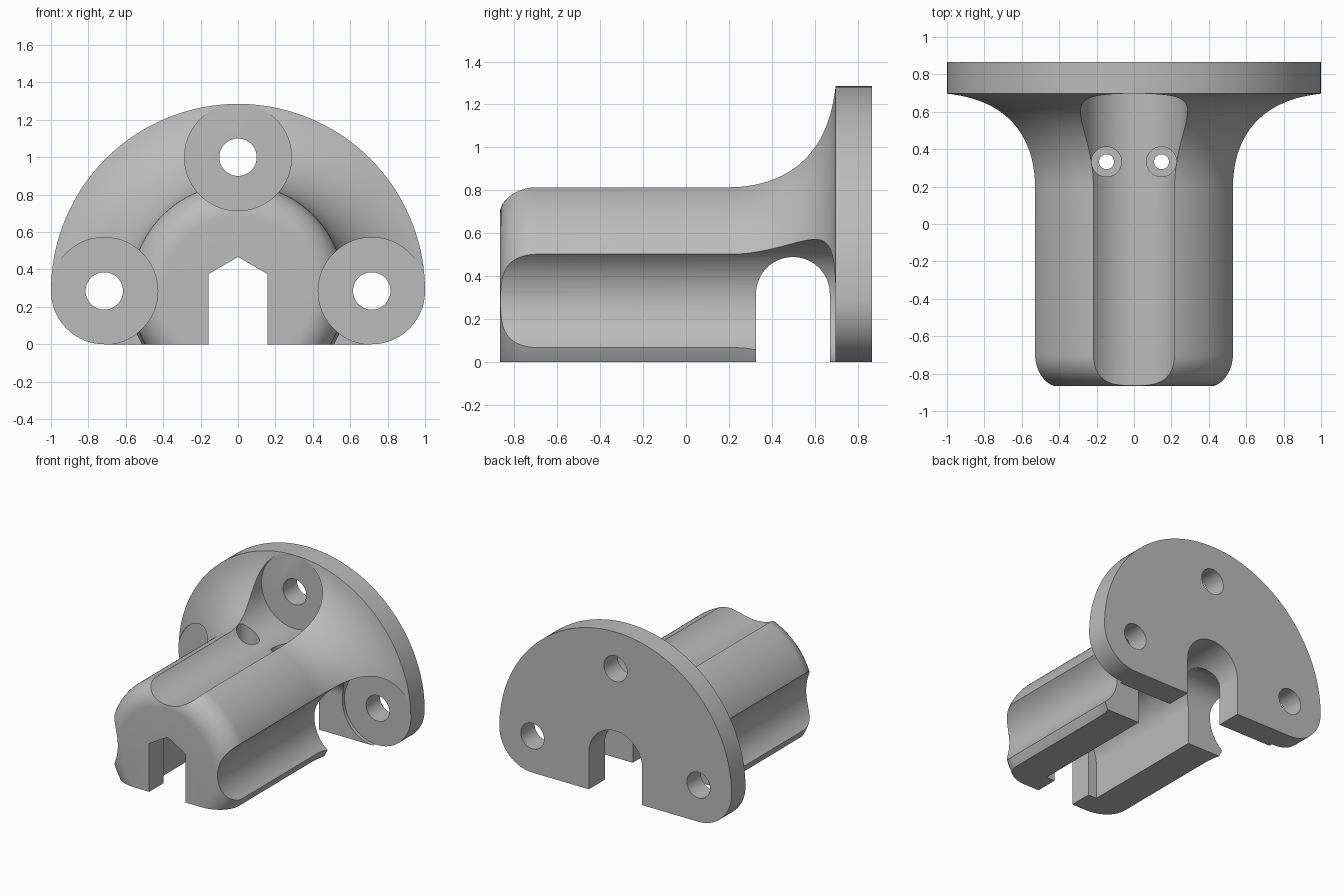
import bpy, bmesh, math
from mathutils import Vector

if "Cube" in bpy.data.objects:
    bpy.data.objects.remove(bpy.data.objects["Cube"])

CZ = 0.285            # height of the main axis
FRONT, FACE, BACK = -0.867, 0.697, 0.867

grey = bpy.data.materials.new("plain grey")
grey.diffuse_color = (0.5, 0.5, 0.5, 1)
grey.use_nodes = True
grey.node_tree.nodes["Principled BSDF"].inputs["Base Color"].default_value = grey.diffuse_color


def arc(cx, cy, r, a0, a1, n):
    return [(cx + r * math.cos(math.radians(a0 + (a1 - a0) * i / n)),
             cy + r * math.sin(math.radians(a0 + (a1 - a0) * i / n))) for i in range(n + 1)]


def circle(cx, cy, r, n=96):
    return arc(cx, cy, r, 0, 360, n)[:-1]


def finish(bm, name):
    bmesh.ops.recalc_face_normals(bm, faces=bm.faces)
    me = bpy.data.meshes.new(name)
    bm.to_mesh(me)
    bm.free()
    ob = bpy.data.objects.new(name, me)
    bpy.context.collection.objects.link(ob)
    me.materials.append(grey)
    return ob


def prism(name, pts, axis, lo, hi):
    """Extrude a 2D outline along one axis."""
    place = {"x": lambda p, d: (d, p[0], p[1]),
             "y": lambda p, d: (p[0], d, p[1]),
             "z": lambda p, d: (p[0], p[1], d)}[axis]
    bm = bmesh.new()
    base = bm.faces.new([bm.verts.new(place(p, lo)) for p in pts])
    new = bmesh.ops.extrude_face_region(bm, geom=[base])["geom"]
    shift = Vector(place((0, 0), hi - lo))
    bmesh.ops.translate(bm, vec=shift, verts=[v for v in new if isinstance(v, bmesh.types.BMVert)])
    return finish(bm, name)


def lathe(name, profile, n=144):
    """Spin (y, radius) points round the main axis."""
    bm = bmesh.new()
    rings = [[bm.verts.new((r * math.cos(math.tau * i / n), y, CZ + r * math.sin(math.tau * i / n)))
              for i in range(n)] for y, r in profile]
    for a, b in zip(rings, rings[1:]):
        for i in range(n):
            j = (i + 1) % n
            bm.faces.new((a[i], a[j], b[j], b[i]))
    bm.faces.new(rings[0])
    bm.faces.new(rings[-1])
    return finish(bm, name)


def boolean(ob, cutter, op="DIFFERENCE"):
    m = ob.modifiers.new("cut", "BOOLEAN")
    m.operation, m.object, m.solver = op, cutter, "EXACT"
    bpy.context.view_layer.objects.active = ob
    bpy.ops.object.modifier_apply(modifier=m.name)
    bpy.data.objects.remove(cutter)


# Barrel with rounded nose, flaring out into the round flange
R = 0.572
nose = arc(FRONT + 0.17, R - 0.17, 0.17, 180, 90, 12)
flare_end = -90 + math.degrees(math.asin((FACE - 0.202) / 0.5))
flare = arc(0.202, R + 0.5, 0.5, -90, flare_end, 28)
flare[-1] = (FACE, 1.0)
bracket = lathe("flanged_bracket", nose + flare + [(BACK, 1.0)])

# Flat base with rounded lower corners
right = arc(0.715, CZ, CZ, -90, 0, 20) + [(1.2, 0.32), (1.2, 1.6)]
left = [(-x, z) for x, z in reversed(right)]
boolean(bracket, prism("base_outline", right + left, "y", -1, 1), "INTERSECT")

# Screw positions: long clearance grooves and through holes
for x, z in ((0, CZ + 0.715), (0.715, CZ), (-0.715, CZ)):
    boolean(bracket, prism("screw_groove", circle(x, z, 0.286), "y", -1.2, FACE))
    boolean(bracket, prism("screw_hole", circle(x, z, 0.1, 48), "y", 0.5, 1.2))

# Narrow peaked slot at the nose
boolean(bracket, prism("peaked_slot", [(-0.157, -0.2), (0.157, -0.2), (0.157, 0.376),
                                       (0, 0.467), (-0.157, 0.376)], "y", -1.2, 0))
# Wider arched channel behind it, open through the flange
boolean(bracket, prism("arched_channel", [(-0.23, -0.2), (0.23, -0.2)] + arc(0, CZ, 0.23, 0, 180, 48),
                       "y", -0.69, 1.2))
# Arched opening across the neck
boolean(bracket, prism("cross_opening", [(0.326, -0.2), (0.67, -0.2)] + arc(0.498, 0.317, 0.172, 0, 180, 40),
                       "x", -1.4, 1.4))
# Pair of small countersunk vertical holes
for s in (-1, 1):
    boolean(bracket, prism("pin_recess", circle(s * 0.147, 0.333, 0.08, 40), "z", 0.63, 1.4))
    boolean(bracket, prism("pin_hole", circle(s * 0.147, 0.333, 0.04, 32), "z", 0.3, 0.8))

bpy.ops.object.select_all(action="DESELECT")
bracket.select_set(True)
bpy.context.view_layer.objects.active = bracket
bpy.ops.object.shade_smooth_by_angle(angle=math.radians(25))
